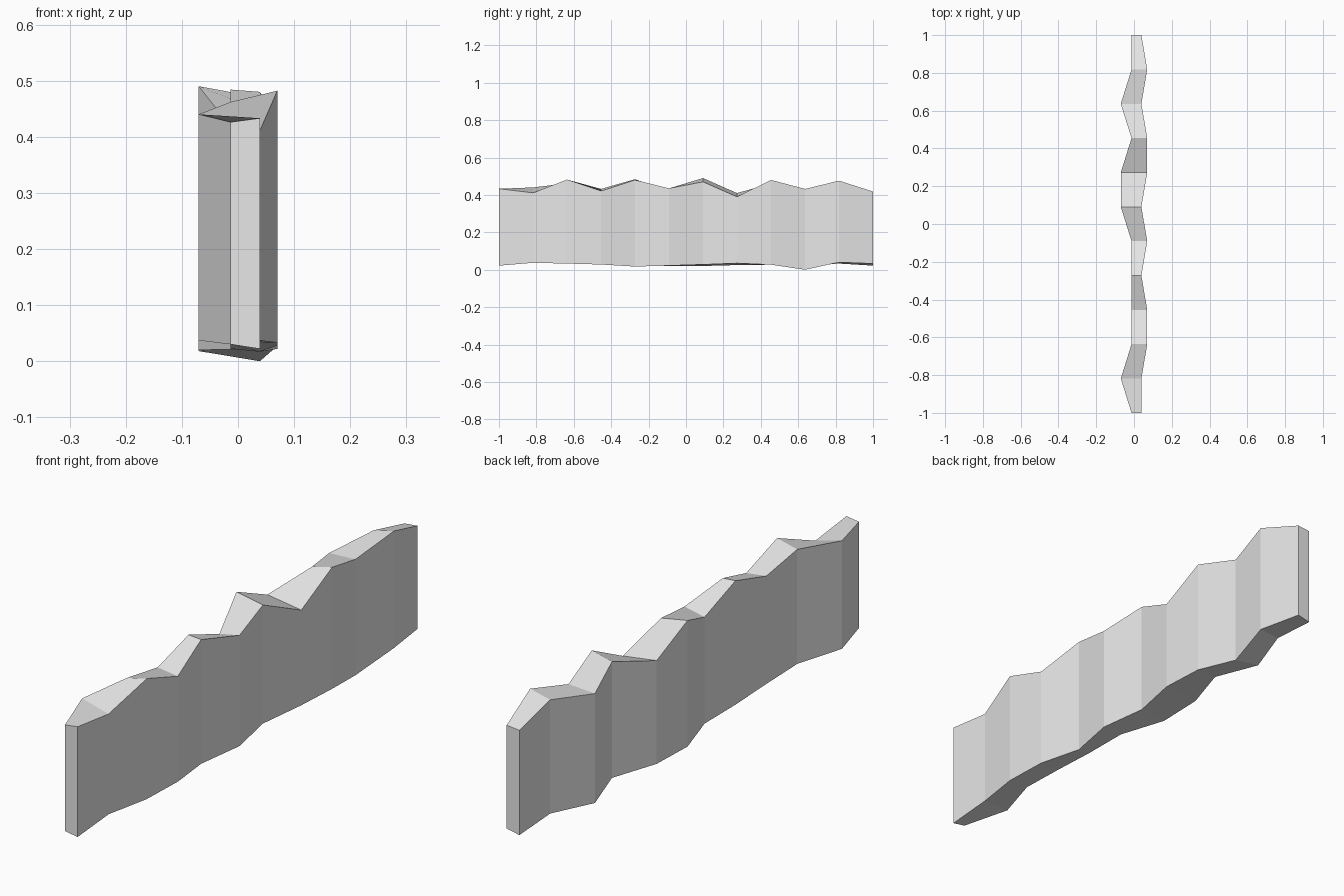
import bpy
import bmesh

cube = bpy.data.objects.get("Cube")
if cube:
    bpy.data.objects.remove(cube, do_unlink=True)

# One flat stone colour
stone = bpy.data.materials.new("pale_grey_stone")
stone.use_nodes = True
colour = (0.8, 0.8, 0.8, 1)
stone.diffuse_color = colour
stone.node_tree.nodes["Principled BSDF"].inputs["Base Color"].default_value = colour

# Each side of the wall is either pushed out (O) or held in (I) at every station
LEFT_SIDE = "OOIIIIOIIOII"[1:] + "I"
LEFT_SIDE = "IOIIIIOOIOII"
RIGHT_SIDE = "IIOOIOIOOIOI"
LEFT_X = {"I": -0.013, "O": -0.07}
RIGHT_X = {"I": 0.039, "O": 0.07}

# Uneven top and bottom edges, in thousandths, from front to back
LEFT_TOP = [426, 440, 462, 432, 484, 418, 490, 410, 460, 426, 457, 413]
RIGHT_TOP = [433, 411, 482, 421, 480, 435, 470, 390, 480, 432, 476, 418]
LEFT_LOW = [30, 37, 35, 30, 22, 21, 20, 25, 27, 18, 33, 22]
RIGHT_LOW = [22, 37, 33, 28, 17, 22, 28, 35, 27, 0, 40, 33]


def build_wall(name):
    """Bridge four-cornered rings along the length and cap both ends."""
    bm = bmesh.new()
    last = len(LEFT_SIDE) - 1
    rings = []
    for i in range(last + 1):
        y = 2 * i / last - 1
        left, right = LEFT_X[LEFT_SIDE[i]], RIGHT_X[RIGHT_SIDE[i]]
        corners = [(left, LEFT_LOW[i]), (right, RIGHT_LOW[i]),
                   (right, RIGHT_TOP[i]), (left, LEFT_TOP[i])]
        rings.append([bm.verts.new((x, y, z / 1000)) for x, z in corners])
    for near, far in zip(rings, rings[1:]):
        for k in range(4):
            n = (k + 1) % 4
            bm.faces.new((near[k], near[n], far[n], far[k]))
    bm.faces.new(rings[0])
    bm.faces.new(reversed(rings[-1]))
    bmesh.ops.recalc_face_normals(bm, faces=bm.faces)
    mesh = bpy.data.meshes.new(name)
    bm.to_mesh(mesh)
    bm.free()
    mesh.materials.append(stone)
    wall = bpy.data.objects.new(name, mesh)
    bpy.context.collection.objects.link(wall)
    return wall


# Low-poly wall slab
build_wall("stone_wall")
